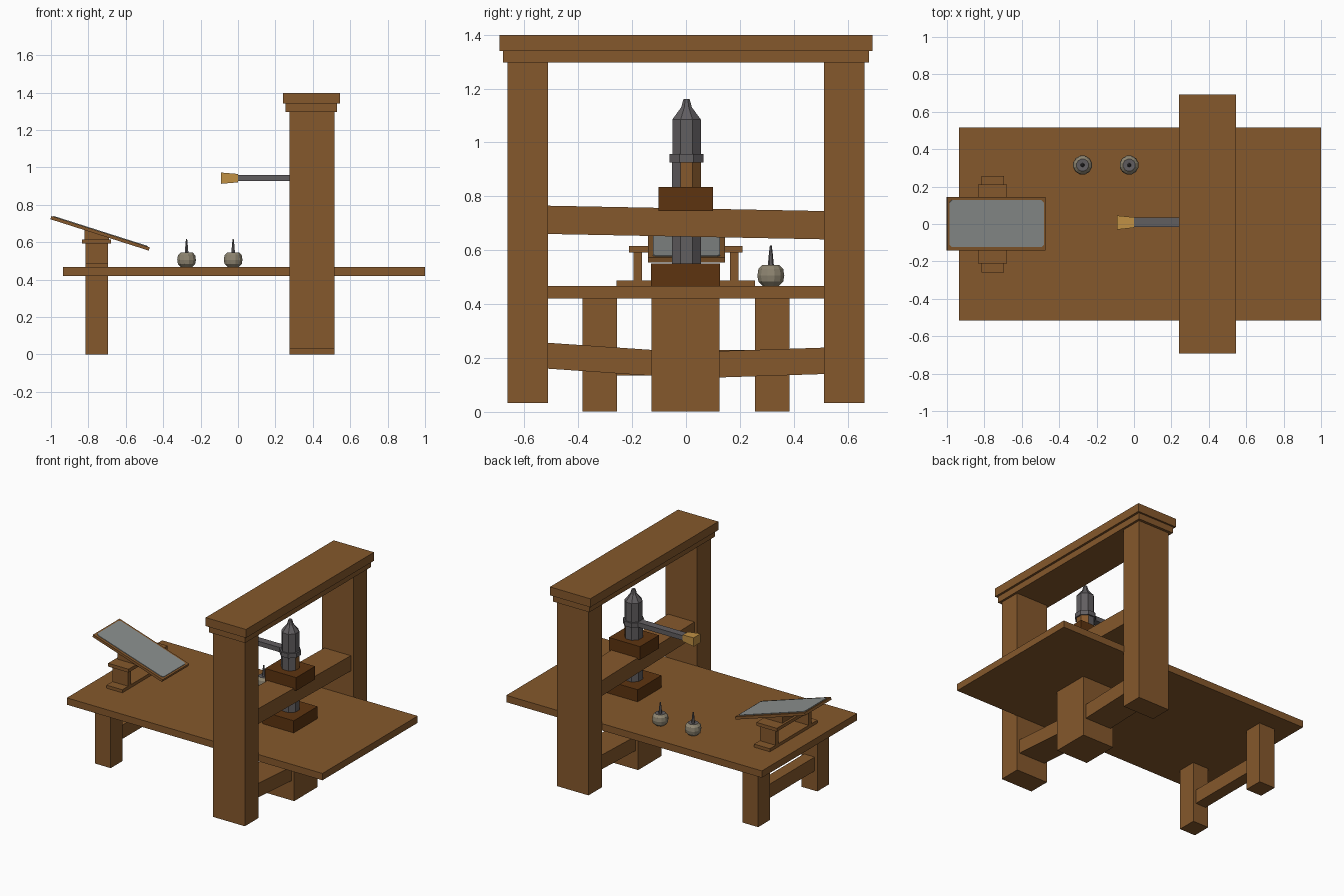
import bpy, bmesh, math
from mathutils import Matrix

if "Cube" in bpy.data.objects:
    bpy.data.objects.remove(bpy.data.objects["Cube"])


def mat(name, rgb):
    m = bpy.data.materials.new(name)
    m.diffuse_color = (*rgb, 1)
    m.use_nodes = True
    m.node_tree.nodes["Principled BSDF"].inputs["Base Color"].default_value = m.diffuse_color
    return m


WOOD = mat("wood", (0.235, 0.098, 0.025))
DARK = mat("dark_wood", (0.11, 0.034, 0.005))
METAL = mat("dark_metal", (0.12, 0.112, 0.118))
GOLD = mat("golden_grip", (0.55, 0.29, 0.06))
PLATE = mat("grey_plate", (0.26, 0.28, 0.275))
CLAY = mat("clay", (0.27, 0.235, 0.165))


def make(name, verts, faces, *mats):
    me = bpy.data.meshes.new(name)
    me.from_pydata(verts, [], faces)
    bm = bmesh.new()
    bm.from_mesh(me)
    bmesh.ops.recalc_face_normals(bm, faces=bm.faces)
    bm.to_mesh(me)
    bm.free()
    for m in mats:
        me.materials.append(m)
    ob = bpy.data.objects.new(name, me)
    bpy.context.collection.objects.link(ob)
    return ob


def prism(name, outline, lo, hi, m, axis='y'):
    """Extrude a 2D outline: (x,z) along y, (y,z) along x or (x,y) along z."""
    put = {'y': lambda a, b, t: (a, t, b), 'x': lambda a, b, t: (t, a, b),
           'z': lambda a, b, t: (a, b, t)}[axis]
    n = len(outline)
    verts = [put(a, b, t) for t in (lo, hi) for a, b in outline]
    faces = [range(n), range(n, 2 * n)]
    faces += [(i, (i + 1) % n, n + (i + 1) % n, n + i) for i in range(n)]
    return make(name, verts, [tuple(f) for f in faces], m)


def box(name, x, y, z, m=WOOD):
    return prism(name, [(x[0], z[0]), (x[1], z[0]), (x[1], z[1]), (x[0], z[1])], *y, m)


def lathe(name, profile, n, cx, cy, *mats):
    """Faceted solid of revolution from (radius, z) points."""
    verts = []
    for r, z in profile:
        r /= math.cos(math.pi / n)
        verts += [(cx + r * math.cos((i + .5) * math.tau / n),
                   cy + r * math.sin((i + .5) * math.tau / n), z) for i in range(n)]
    k = len(profile) - 1
    faces = [tuple(range(n)), tuple(range(k * n, k * n + n))]
    faces += [(j * n + i, j * n + (i + 1) % n, (j + 1) * n + (i + 1) % n, (j + 1) * n + i)
              for j in range(k) for i in range(n)]
    return make(name, verts, faces, *mats)


FX = (0.275, 0.515)   # frame depth
BX = (0.295, 0.495)   # cross beam depth
LX = (-0.815, -0.695)  # end leg depth

# Table and frame
box("table_top", (-0.935, 1.0), (-0.515, 0.515), (0.42, 0.467))
box("cap_lower", (0.255, 0.53), (-0.68, 0.68), (1.297, 1.34))
box("cap_upper", (0.24, 0.545), (-0.692, 0.692), (1.34, 1.398))
box("centre_foot", FX, (-0.128, 0.125), (0, 0.42))
for s, side in ((-1, "front"), (1, "back")):
    box(side + "_post", FX, sorted((s * 0.513, s * 0.662)), (0.032, 1.297))
    box(side + "_leg", LX, sorted((s * 0.256, s * 0.384)), (0, 0.42))
    box(side + "_stand_post", LX, sorted((s * 0.163, s * 0.195)), (0.487, 0.592))
box("leg_rail", (-0.795, -0.715), (-0.26, 0.26), (0.135, 0.23))

# Slightly crooked cross beams
for name, y0, z0, y1, z1, h in (("upper_beam", -0.515, 0.66, 0.515, 0.64, 0.105),
                                ("lower_beam_front", -0.515, 0.16, -0.12, 0.133, 0.096),
                                ("lower_beam_back", 0.12, 0.127, 0.515, 0.14, 0.098)):
    prism(name, [(y0, z0), (y1, z1), (y1, z1 + h), (y0, z0 + h)], *BX, WOOD, 'x')

# Press blocks and screw
box("upper_block", (0.277, 0.513), (-0.103, 0.101), (0.745, 0.835), DARK)
box("lower_block", (0.277, 0.513), (-0.13, 0.127), (0.467, 0.55), DARK)
screw = lathe("press_screw", [(0.054, 0.54), (0.054, 0.83), (0.054, 0.926), (0.063, 0.926),
                              (0.063, 0.957), (0.053, 0.957), (0.053, 1.085), (0.02, 1.13),
                              (0.011, 1.162)], 8, 0.395, 0.002, METAL, WOOD)
for p in screw.data.polygons:  # bare wood on the back of the neck
    if 0.85 < p.center.z < 0.91 and p.normal.x > 0.5 and p.normal.y > -0.3:
        p.material_index = 1

# Handle with flared grip
box("handle_bar", (-0.005, 0.37), (-0.016, 0.034), (0.926, 0.958), METAL)
grip = box("handle_grip", (-0.09, 0.0), (-0.03, 0.045), (0.912, 0.972), GOLD)
for v in grip.data.vertices:
    if v.co.x > -0.05:
        v.co.y = 0.009 + (v.co.y - 0.009) * 0.75
        v.co.z = 0.942 + (v.co.z - 0.942) * 0.75

# Ink pots with spikes
for i, x in enumerate((-0.275, -0.026)):
    pot = lathe(f"ink_pot_{i}", [(0.03, 0.467), (0.046, 0.483), (0.05, 0.505), (0.046, 0.53),
                                 (0.032, 0.545), (0.012, 0.543)], 12, x, 0.315, CLAY, METAL)
    for p in pot.data.polygons:
        if p.center.z > 0.54:
            p.material_index = 1
    lathe(f"ink_pot_spike_{i}", [(0.01, 0.54), (0.006, 0.59), (0.003, 0.617)],
          6, x, 0.315, METAL)

# Board stand
box("stand_foot", LX, (-0.258, 0.257), (0.467, 0.488))
box("stand_cap", (-0.835, -0.68), (-0.212, 0.21), (0.592, 0.615))
prism("stand_wedge", [(-0.82, 0.615), (-0.69, 0.615), (-0.69, 0.627), (-0.82, 0.669)],
      -0.13, 0.13, WOOD)

# Tilted board with a grey plate (cut corners)
tilt = Matrix.Translation((-0.735, 0.002, 0.656)) @ Matrix.Rotation(math.radians(17.7), 4, 'Y')
board = box("tilted_board", (-0.276, 0.276), (-0.143, 0.143), (-0.018, 0))
a, b, c = 0.264, 0.125, 0.012
oct_pts = [(a - c, -b), (a, c - b), (a, b - c), (a - c, b),
           (c - a, b), (-a, b - c), (-a, c - b), (c - a, -b)]
plate = prism("board_plate", oct_pts, -0.002, 0.004, PLATE, 'z')
for ob in (board, plate):
    ob.data.transform(tilt)
